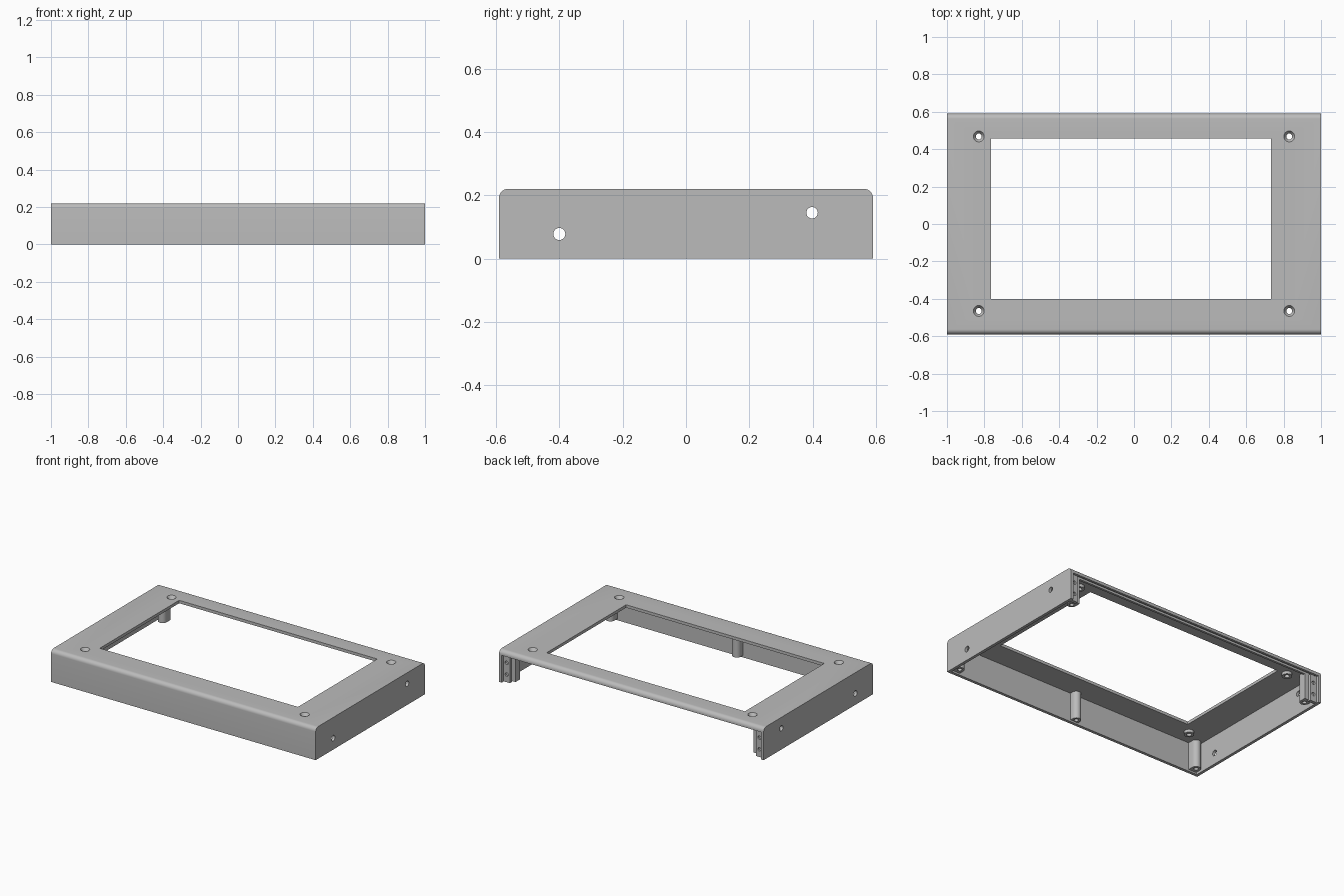
import bpy, bmesh, math
from mathutils import Matrix

if "Cube" in bpy.data.objects:
    bpy.data.objects.remove(bpy.data.objects["Cube"], do_unlink=True)

grey = bpy.data.materials.new("plain grey")
grey.use_nodes = True
COLOUR = (0.5, 0.5, 0.5, 1)
grey.diffuse_color = COLOUR
grey.node_tree.nodes["Principled BSDF"].inputs["Base Color"].default_value = COLOUR

W, D, H, T = 1.0, 0.59, 0.22, 0.02   # half width, half depth, height, wall
CEIL = H - T


def finish(name, bm):
    bmesh.ops.recalc_face_normals(bm, faces=bm.faces)
    mesh = bpy.data.meshes.new(name)
    bm.to_mesh(mesh)
    bm.free()
    mesh.materials.append(grey)
    ob = bpy.data.objects.new(name, mesh)
    bpy.context.collection.objects.link(ob)
    return ob


def extrude_x(name, profile, half):
    """Prism along x from a (y, z) outline."""
    bm = bmesh.new()
    face = bm.faces.new([bm.verts.new((-half, y, z)) for y, z in profile])
    ext = bmesh.ops.extrude_face_region(bm, geom=[face])["geom"]
    bmesh.ops.translate(bm, vec=(2 * half, 0, 0),
                        verts=[v for v in ext if isinstance(v, bmesh.types.BMVert)])
    return finish(name, bm)


def box(name, x, y, z):
    bm = bmesh.new()
    spans = (x, y, z)
    size = [abs(b - a) for a, b in spans]
    mid = [(a + b) / 2 for a, b in spans]
    bmesh.ops.create_cube(bm, size=1, matrix=Matrix.Translation(mid) @ Matrix.Diagonal((*size, 1)))
    return finish(name, bm)


def rod(name, centre, r1, r2, length, axis="Z", sides=24):
    turn = {"X": Matrix.Rotation(math.pi / 2, 4, "Y"),
            "Y": Matrix.Rotation(math.pi / 2, 4, "X"), "Z": Matrix.Identity(4)}[axis]
    bm = bmesh.new()
    bmesh.ops.create_cone(bm, cap_ends=True, segments=sides, radius1=r1, radius2=r2,
                          depth=length, matrix=Matrix.Translation(centre) @ turn)
    return finish(name, bm)


def combine(ob, tool, operation="DIFFERENCE"):
    mod = ob.modifiers.new("combine", "BOOLEAN")
    mod.operation, mod.object, mod.solver = operation, tool, "EXACT"
    bpy.context.view_layer.objects.active = ob
    bpy.ops.object.modifier_apply(modifier=mod.name)
    bpy.data.objects.remove(tool, do_unlink=True)


def smooth(ob):
    bpy.ops.object.select_all(action="DESELECT")
    ob.select_set(True)
    bpy.context.view_layer.objects.active = ob
    bpy.ops.object.shade_smooth_by_angle(angle=math.radians(30))


# Outer shell with rounded front and back top edges
R = 0.027
arc = [(D - R + R * math.cos(a), H - R + R * math.sin(a))
       for a in (i * math.pi / 16 for i in range(9))]
outline = [(-D, 0), (D, 0)] + arc + [(-y, z) for y, z in reversed(arc)]
shell = extrude_x("case_shell", outline, W)

# Hollow inside: open below and behind, with a grooved lip along the back
lip = 0.186
cavity = [(-D + T, -0.1), (D + 0.1, -0.1), (D + 0.1, lip), (D - 0.015, lip), (D - 0.015, CEIL),
          (D - 0.035, CEIL), (D - 0.035, lip), (D - 0.05, lip), (D - 0.05, CEIL), (-D + T, CEIL)]
combine(shell, extrude_x("cavity_cutter", cavity, W - T))

# Display window
combine(shell, box("window_cutter", (-0.765, 0.733), (-0.40, 0.457), (0.1, 0.3)))

# Countersunk screw holes with bosses under the top
for sx in (-1, 1):
    for y in (-0.465, 0.468):
        x = sx * 0.83
        combine(shell, rod("boss", (x, y, CEIL - 0.005), 0.032, 0.032, 0.03), "UNION")
        combine(shell, rod("screw_cutter", (x, y, H), 0.016, 0.016, 0.2))
        combine(shell, rod("sink_cutter", (x, y, H - 0.005), 0.016, 0.036, 0.03))

# Round holes through both side walls
for y, z, r in ((-0.4, 0.078, 0.019), (0.398, 0.145, 0.018)):
    combine(shell, rod("side_hole_cutter", (0, y, z), r, r, 3, "X"))
smooth(shell)


# Screw posts inside the front wall, rounded towards the inside
def screw_post(name, x, y, wall_y, r=0.03, foot=0.012):
    top = CEIL + 0.005
    post = rod(name, (x, y, (foot + top) / 2), r, r, top - foot)
    combine(post, box("web", (x - r, x + r), sorted((y, wall_y)), (foot, top)), "UNION")
    combine(post, rod("bore_cutter", (x, y, foot), 0.014, 0.014, 0.1))
    smooth(post)


screw_post("front_middle_post", 0, -0.55, -D + T - 0.005)
for side, s in (("left", 1), ("right", -1)):
    screw_post("front_" + side + "_post", s * 0.945, -0.535, -D + T - 0.005)
    screw_post("back_" + side + "_post", s * 0.93, 0.515, 0.555)

    # Drilled mounting plate at the open back
    plate = box("back_" + side + "_plate", sorted((s * 0.93, s * 0.985)),
                (0.55, 0.572), (0.003, lip + 0.002))
    for z in (0.055, 0.135):
        combine(plate, rod("plate_hole_cutter", (s * 0.955, 0.575, z), 0.012, 0.012, 0.03, "Y"))
    smooth(plate)
